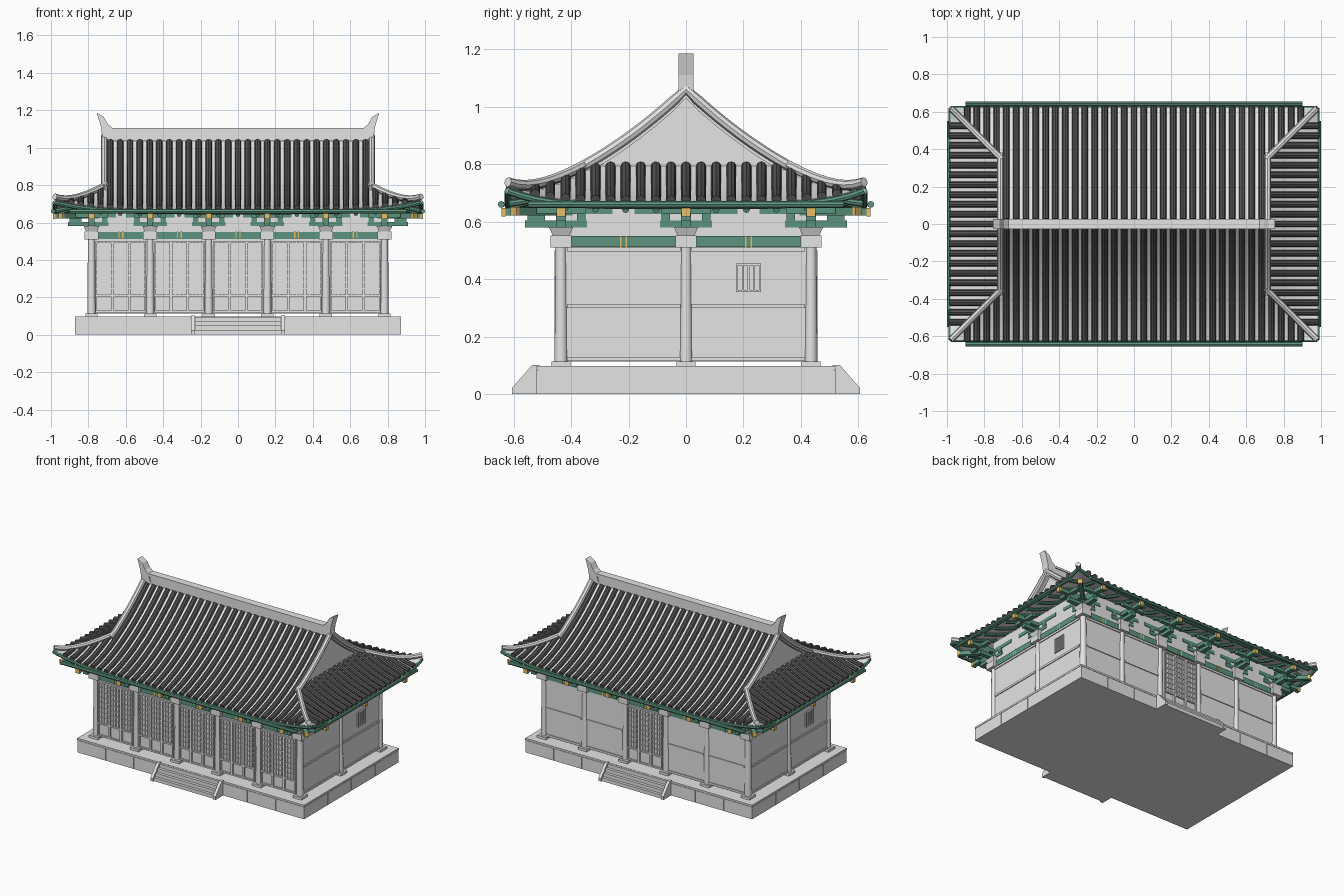
import bpy, bmesh, math
from mathutils import Matrix, Vector

if "Cube" in bpy.data.objects:
    bpy.data.objects.remove(bpy.data.objects["Cube"])


def material(name, rgb):
    m = bpy.data.materials.new(name)
    m.use_nodes = True
    m.diffuse_color = (*rgb, 1)
    node = next(n for n in m.node_tree.nodes if n.type == 'BSDF_PRINCIPLED')
    node.inputs["Base Color"].default_value = (*rgb, 1)
    return m


LIGHT = material("light_grey", (.78, .78, .78))
TILE = material("dark_tile", (.085, .085, .085))
GREEN = material("painted_green", (.11, .3, .21))
GOLD = material("gold", (.82, .53, .14))

WX, WY = .783, .435          # column lines
EX, EY = .98, .62            # eave edges
COLS = [-WX + i * WX * 2 / 5 for i in range(6)]
BAY = WX / 5


def finish(name, bm, mat, smooth=False):
    bmesh.ops.recalc_face_normals(bm, faces=bm.faces)
    mesh = bpy.data.meshes.new(name)
    bm.to_mesh(mesh)
    bm.free()
    obj = bpy.data.objects.new(name, mesh)
    bpy.context.collection.objects.link(obj)
    mesh.materials.append(mat)
    if smooth:
        shade(obj)
    return obj


def shade(obj):
    bpy.ops.object.select_all(action='DESELECT')
    obj.select_set(True)
    bpy.context.view_layer.objects.active = obj
    bpy.ops.object.shade_smooth_by_angle(angle=math.radians(40))


def boxes(name, mat, items):
    """Each item: centre x, y, z0, z1, width x, width y, optional turn about z."""
    bm = bmesh.new()
    for x, y, z0, z1, w, d, *turn in items:
        m = Matrix.Translation((x, y, (z0 + z1) / 2))
        m = m @ Matrix.Rotation(turn[0] if turn else 0, 4, 'Z')
        bmesh.ops.create_cube(bm, size=1, matrix=m @ Matrix.Diagonal((w, d, z1 - z0, 1)))
    return finish(name, bm, mat)


def cones(name, mat, items, sides, turn=0):
    """Each item: x, y, z0, z1, bottom radius, top radius."""
    bm = bmesh.new()
    for x, y, z0, z1, r0, r1 in items:
        bmesh.ops.create_cone(bm, cap_ends=True, segments=sides, radius1=r0, radius2=r1, depth=z1 - z0,
                              matrix=Matrix.Translation((x, y, (z0 + z1) / 2)) @ Matrix.Rotation(turn, 4, 'Z'))
    return finish(name, bm, mat, sides > 8)


def prism(name, mat, outline, axis_starts, thick):
    """Outline in (y, z), extruded along x from each start."""
    bm = bmesh.new()
    for x in axis_starts:
        f = bm.faces.new([bm.verts.new((x, y, z)) for y, z in outline])
        g = bmesh.ops.extrude_face_region(bm, geom=[f])
        bmesh.ops.translate(bm, vec=(thick, 0, 0), verts=[v for v in g['geom'] if isinstance(v, bmesh.types.BMVert)])
    return finish(name, bm, mat)


def tubes(name, mat, paths, radius):
    cu = bpy.data.curves.new(name, 'CURVE')
    cu.dimensions = '3D'
    cu.bevel_depth, cu.bevel_resolution, cu.use_fill_caps = radius, 2, True
    for pts in paths:
        sp = cu.splines.new('POLY')
        sp.points.add(len(pts) - 1)
        for p, co in zip(sp.points, pts):
            p.co = (*co, 1)
    obj = bpy.data.objects.new(name, cu)
    bpy.context.collection.objects.link(obj)
    cu.materials.append(mat)
    bpy.ops.object.select_all(action='DESELECT')
    obj.select_set(True)
    bpy.context.view_layer.objects.active = obj
    bpy.ops.object.convert(target='MESH')
    shade(bpy.context.view_layer.objects.active)


def on_wall(side, s, u, o, z0, z1, wu, wo):
    """Box on a wall: u along it, o outward from the column line."""
    if side == 'y':
        return (u, s * (WY + o), z0, z1, wu, wo)
    return (s * (WX + o), u, z0, z1, wo, wu)


WALLS = [(a, s) for a in 'yx' for s in (-1, 1)]
STATIONS = {'y': COLS, 'x': [-WY, 0, WY]}
SPAN = {'y': WX * 2, 'x': WY * 2}

# Stone platform: core, facing blocks, cap slab
BX, BY = .872, .52
boxes("platform_core", LIGHT, [(0, 0, 0, .09, BX * 2 - .01, BY * 2 - .01)])
blocks = []
for s in (-1, 1):
    blocks += [(-BX + BX / 4 * (i + .5), s * (BY - .01), 0, .084, BX / 4 - .004, .02) for i in range(8)]
    blocks += [(s * (BX - .01), -BY + BY / 2 * (i + .5), 0, .084, .02, BY / 2 - .004) for i in range(4)]
boxes("platform_blocks", LIGHT, blocks)
boxes("platform_cap", LIGHT, [(0, 0, .086, .098, BX * 2, BY * 2)])

# Stairs at front and back
boxes("stair_steps", LIGHT, [(0, s * (.51 + (.085 - .02 * i) / 2), 0, .024 * (i + 1), .47, .085 - .02 * i)
                             for s in (-1, 1) for i in range(4)])
for s, tag in ((-1, "front"), (1, "back")):
    prism(tag + "_stair_cheeks", LIGHT, [(s * y, z) for y, z in
          ((.51, 0), (.605, 0), (.605, .022), (.535, .102), (.51, .102))], (-.25, .23), .02)

# Columns with footings and capitals
spots = [(x, s * WY) for x in COLS for s in (-1, 1)] + [(s * WX, 0) for s in (-1, 1)]
boxes("column_footings", LIGHT, [(x, y, .096, .114, .066, .066) for x, y in spots])
cones("columns", LIGHT, [(x, y, .112, .52, .023, .019) for x, y in spots], 16)
boxes("column_capitals", LIGHT, [(x, y, .51, .552, .074, .074) for x, y in spots])
cones("capital_flares", LIGHT, [(x, y, .55, .582, .04, .06) for x, y in spots], 4, math.pi / 4)

# Walls, beams, plaster frieze and panel rails
wall, frieze, beams, bands, rails, doors, slats = [], [], [], [], [], [], []


def lattice_door(side, s, u, width):
    leaf = width / 3
    for k in (-1, 0, 1):
        c = u + k * leaf
        for e in (-.46, .46):
            doors.append(on_wall(side, s, c + e * leaf, .016, .12, .5, .008, .012))
        for z in (.12, .205, .49):
            doors.append(on_wall(side, s, c, .016, z, z + .01, leaf * .92, .012))
        for j in (-1, 0, 1):
            doors.append(on_wall(side, s, c + j * leaf * .23, .013, .21, .49, .004, .006))
        for j in range(1, 8):
            doors.append(on_wall(side, s, c, .013, .21 + j * .035, .214 + j * .035, leaf * .9, .006))


for side, s in WALLS:
    st = STATIONS[side]
    wall.append(on_wall(side, s, 0, 0, .114, .512, SPAN[side], .02))
    frieze.append(on_wall(side, s, 0, 0, .55, .70, SPAN[side], .02))
    for i, (a, b) in enumerate(zip(st, st[1:])):
        mid, w = (a + b) / 2, b - a - .074
        beams.append(on_wall(side, s, mid, 0, .512, .55, w, .036))
        bands += [on_wall(side, s, mid + e, 0, .511, .551, .006, .039) for e in (-.01, .01)]
        if side == 'y' and (s < 0 or i == 2):
            lattice_door(side, s, mid, b - a - .045)
        else:
            rails += [on_wall(side, s, mid, .01, z, z + .014, b - a - .04, .012) for z in (.115, .3, .497)]
        # Small slatted window in one bay of each end wall
        if side == 'x' and mid * s > 0:
            slats += [on_wall(side, s, mid + k * .02, .012, .36, .45, .006, .012) for k in range(-2, 3)]
            slats += [on_wall(side, s, mid, .012, z, z + .007, .086, .014) for z in (.355, .448)]
boxes("walls", LIGHT, wall)
boxes("frieze", LIGHT, frieze)
boxes("tie_beams", GREEN, beams)
boxes("beam_bands", GOLD, bands)
boxes("wall_rails", LIGHT, rails)
boxes("lattice_doors", LIGHT, doors)
boxes("window_slats", LIGHT, slats)

# Bracket sets: crossed arms, bearing blocks, gold tips
arms, tips = [], []
for side, s in WALLS:
    reach = .14 if side == 'y' else .19
    for u in STATIONS[side]:
        arms += [on_wall(side, s, u, 0, .58, .604, .18, .03),
                 on_wall(side, s, u, .02, .58, .604, .03, .21),
                 on_wall(side, s, u, 0, .626, .65, reach * 2 - .02, .028),
                 on_wall(side, s, u, .08, .622, .648, .028, .24),
                 on_wall(side, s, u, .11, .628, .65, .17, .026)]
        arms += [on_wall(side, s, u + e, 0, .602, .628, .03, .034) for e in (-.07, 0, .07)]
        arms.append(on_wall(side, s, u, .1, .602, .628, .034, .034))
        tips.append(on_wall(side, s, u, .2, .618, .648, .03, .014))
for sx in (-1, 1):
    for sy in (-1, 1):
        turn = sx * sy * math.pi / 4
        arms.append((sx * (WX + .07), sy * (WY + .07), .622, .65, .24, .028, turn))
        tips.append((sx * (WX + .16), sy * (WY + .16), .622, .652, .014, .03, turn))
boxes("bracket_arms", GREEN, arms)
boxes("bracket_tips", GOLD, tips)


# Roof surface: sagging slope with lifted corners
def roof_z(x, y, main=False):
    d = EY - abs(y) if main else min(EY - abs(y), EX - abs(x))
    lift = .05 * (min(abs(x) / EX, 1) * min(abs(y) / EY, 1)) ** 5
    return .67 + .27 * d + .54 * d * abs(d) + lift


GX = .69                     # gable wall plane
HIP = EX - EY                # x minus y along the hips


def steps(a, b, n):
    return [a + (b - a) * i / n for i in range(n + 1)]


def sheet(name, xs, ys, main):
    bm = bmesh.new()
    rows = [[bm.verts.new((x, y, roof_z(x, y, main))) for x in xs] for y in ys]
    for r0, r1 in zip(rows, rows[1:]):
        for i in range(len(xs) - 1):
            bm.faces.new((r0[i], r0[i + 1], r1[i + 1], r1[i]))
    mod = finish(name, bm, LIGHT).modifiers.new("thickness", 'SOLIDIFY')
    mod.thickness, mod.offset = .015, -1


inner = GX - HIP
ys = steps(-EY, -inner, 11) + steps(-inner, inner, 12)[1:] + steps(inner, EY, 11)[1:]
sheet("main_roof", steps(-.715, .715, 14), ys, True)
sheet("left_end_roof", steps(GX, EX, 11), ys, False)
sheet("right_end_roof", steps(-EX, -GX, 11), ys, False)
gy = steps(-.37, .37, 16)
prism("gable_walls", LIGHT, [(y, roof_z(0, y, True) - .008) for y in gy] + [(.37, .74), (-.37, .74)],
      (-GX, GX - .015), .015)


# Rods running down the slopes: tiles above, rafters below
def slope_rods(pitch, nx, ny, lift, overhang, low=0):
    paths = []
    for s in (-1, 1):
        for i in range(-nx, nx + 1):
            x = i * pitch
            y0 = max(.02 if abs(x) < .705 else abs(x) - HIP, low and .38)
            if y0 < EY - .02:
                paths.append([(x, s * y, roof_z(x, y, abs(x) < .705) + lift) for y in steps(y0, EY + overhang, 8)])
        for i in range(-ny, ny + 1):
            y = i * pitch
            x0 = max(GX + .01, abs(y) + HIP)
            if x0 < EX - .02:
                paths.append([(s * x, y, roof_z(x, y) + lift) for x in steps(x0, EX + overhang, 5)])
    return paths


tubes("roof_tiles", TILE, slope_rods(.0525, 17, 10, .006, .005), .0172)
tubes("rafters", GREEN, slope_rods(.105, 8, 5, -.03, -.005, 1), .012)

# Eave boards follow the curved edge; straight outer poles
eaves = [[(x, s * EY, roof_z(x, EY) - .014) for x in steps(-EX, EX, 28)] for s in (-1, 1)]
eaves += [[(s * EX, y, roof_z(EX, y) - .014) for y in steps(-EY, EY, 24)] for s in (-1, 1)]
tubes("eave_boards", GREEN, eaves, .012)
poles = [[(-.9, s * .643, .66), (.9, s * .643, .66)] for s in (-1, 1)]
poles += [[(s * .988, -.55, .66), (s * .988, .55, .66)] for s in (-1, 1)]
tubes("eave_poles", GREEN, poles, .012)

# Ridges: gable edges, hips with turned-up tips, main ridge with horns
gable, hips = [], []
for sx in (-1, 1):
    gable.append([(sx * .715, y, roof_z(.7, y, True) + .016) for y in steps(-.375, .375, 20)])
    for sy in (-1, 1):
        hips.append([(sx * x, sy * (x - HIP), roof_z(x, x - HIP) + .018) for x in steps(.705, EX, 9)])
tubes("gable_ridges", LIGHT, gable, .018)
tubes("hip_ridges", LIGHT, hips, .017)
boxes("main_ridge", LIGHT, [(0, 0, 1.035, 1.095, 1.43, .04), (0, 0, 1.092, 1.106, 1.4, .052)])
for s, tag in ((-1, "right"), (1, "left")):
    bm = bmesh.new()
    outline = ((.655, 1.05), (.725, 1.05), (.732, 1.11), (.755, 1.186), (.718, 1.165), (.695, 1.125), (.672, 1.106))
    f = bm.faces.new([bm.verts.new((s * x, -.026, z)) for x, z in outline])
    g = bmesh.ops.extrude_face_region(bm, geom=[f])
    bmesh.ops.translate(bm, vec=Vector((0, .052, 0)), verts=[v for v in g['geom'] if isinstance(v, bmesh.types.BMVert)])
    finish(tag + "_ridge_horn", bm, LIGHT)
